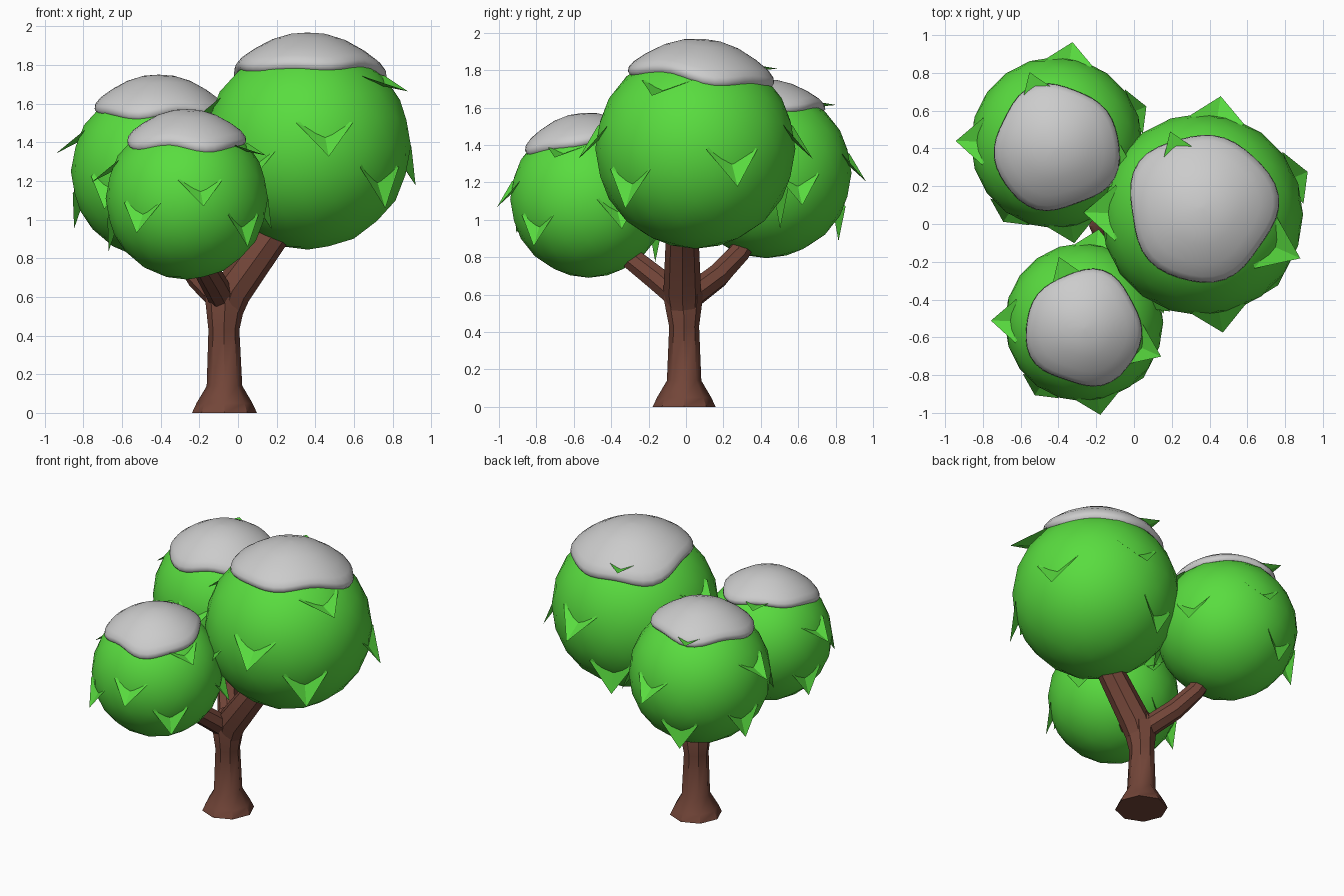
import bpy, bmesh, math
from mathutils import Vector

if "Cube" in bpy.data.objects:
    bpy.data.objects.remove(bpy.data.objects["Cube"])


def material(name, rgb):
    m = bpy.data.materials.new(name)
    m.diffuse_color = (*rgb, 1)
    m.use_nodes = True
    m.node_tree.nodes["Principled BSDF"].inputs["Base Color"].default_value = m.diffuse_color
    return m


GREEN = material("leaf_green", (0.1, 0.72, 0.05))
BROWN = material("bark_brown", (0.17, 0.06, 0.04))


def make(name, bm, mat=None, angle=None):
    bmesh.ops.recalc_face_normals(bm, faces=bm.faces[:])
    me = bpy.data.meshes.new(name)
    bm.to_mesh(me)
    bm.free()
    ob = bpy.data.objects.new(name, me)
    bpy.context.collection.objects.link(ob)
    if mat:
        me.materials.append(mat)
    if angle:
        bpy.ops.object.select_all(action='DESELECT')
        ob.select_set(True)
        bpy.context.view_layer.objects.active = ob
        bpy.ops.object.shade_smooth_by_angle(angle=math.radians(angle))
    return ob


def skin(bm, rings):
    """Join vertex rings of equal size and cap both ends."""
    for a, b in zip(rings, rings[1:]):
        n = len(a)
        for i in range(n):
            bm.faces.new((a[i], a[(i + 1) % n], b[(i + 1) % n], b[i]))
    bm.faces.new(rings[0])
    bm.faces.new(rings[-1])


def tube(name, path, sides=8):
    """Tapered limb along (x, y, z, radius) points."""
    bm = bmesh.new()
    pts = [Vector(p[:3]) for p in path]
    rings = []
    for k, p in enumerate(pts):
        d = (pts[min(k + 1, len(pts) - 1)] - pts[max(k - 1, 0)]).normalized()
        if p.z == 0:
            d = Vector((0, 0, 1))
        u = Vector((0, 1, 0)).cross(d).normalized()
        v = d.cross(u)
        rings.append([bm.verts.new(p + path[k][3] * (u * math.cos(a) + v * math.sin(a)))
                      for a in (2 * math.pi * i / sides for i in range(sides))])
    skin(bm, rings)
    return make(name, bm, BROWN, 40)


# Trunk and three branches
tube("trunk", [(-.07, -.01, 0, .168), (-.07, -.01, .05, .145), (-.07, -.01, .14, .092),
               (-.073, -.01, .43, .08), (-.065, -.015, .6, .108), (-.05, -.02, .68, .08)])
tube("right_branch", [(-.06, -.015, .54, .09), (-.03, -.02, .63, .1),
                      (.165, -.02, .9, .088), (.3, 0, 1.08, .08)])
tube("back_branch", [(-.07, 0, .57, .07), (-.2, .17, .7, .066),
                     (-.28, .28, .82, .06), (-.35, .37, .98, .055)])
tube("front_branch", [(-.07, -.02, .57, .07), (-.13, -.15, .68, .068),
                      (-.2, -.3, .8, .062), (-.25, -.43, .92, .055)])

# Leaf tips on a unit crown: azimuth in degrees, height
LEAVES = [(-124, -.43), (-80, -.1), (-43, -.6), (-24, .53), (179, .2),
          (22, -.38), (81, -.1), (111, .8), (106, -.8), (165, -.65)]


def add_leaves(name, c, r):
    bm = bmesh.new()
    for az, h in LEAVES:
        a = math.radians(az)
        flat = math.sqrt(1.19 ** 2 - h * h)
        tip = Vector((flat * math.cos(a), flat * math.sin(a), h))
        u = tip.normalized()
        side = Vector((-math.sin(a), math.cos(a), 0))
        up = u.cross(side)
        if up.z < 0:
            up = -up

        def on(s, t, rad):
            return (u + side * s + up * t).normalized() * rad
        pts = [tip, on(.3, .33, 1.01), on(0, .55, .88), on(-.3, .33, 1.01), on(0, .2, .96)]
        t, left, root, right, mid = [bm.verts.new(c + p * r) for p in pts]
        for f in ((t, left, mid), (left, root, mid), (root, right, mid), (right, t, mid)):
            bm.faces.new(f)
    make(name, bm, GREEN)


def add_snow(name, c, r, dy, phase):
    """Soft-edged wavy cap that hugs the crown top."""
    bm = bmesh.new()
    n = 40
    profile = [(.03, 1.1), (.25, 1.1), (.5, 1.09), (.75, 1.075), (.92, 1.07), (.99, 1.055),
               (1.0, 1.025), (.97, .99), (.85, .96), (.4, .94), (.03, .94)]
    rings = []
    for f, rad in profile:
        ring = []
        for i in range(n):
            a = 2 * math.pi * i / n
            edge = .73 + .025 * math.sin(3 * a + phase) + .02 * math.sin(5 * a + 2 * phase)
            s = f * edge
            x, y = s * math.cos(a), s * math.sin(a) + dy
            z = math.sqrt(max(rad * rad - x * x - y * y, .05))
            ring.append(bm.verts.new(c + Vector((x, y, z)) * r))
        rings.append(ring)
    skin(bm, rings)
    make(name, bm, None, 60)


# Three crowns with leaves and snow
CROWNS = [("right", (.36, .05, 1.38), .535, .07, 0.6),
          ("back", (-.41, .43, 1.25), .455, -.06, 2.2),
          ("front", (-.265, -.52, 1.11), .42, -.08, 4.0)]
for label, centre, r, dy, phase in CROWNS:
    c = Vector(centre)
    bm = bmesh.new()
    bmesh.ops.create_icosphere(bm, subdivisions=3, radius=r)
    bmesh.ops.translate(bm, verts=bm.verts[:], vec=c)
    make(label + "_crown", bm, GREEN, 40)
    add_leaves(label + "_leaves", c, r)
    add_snow(label + "_snow", c, r, dy, phase)
